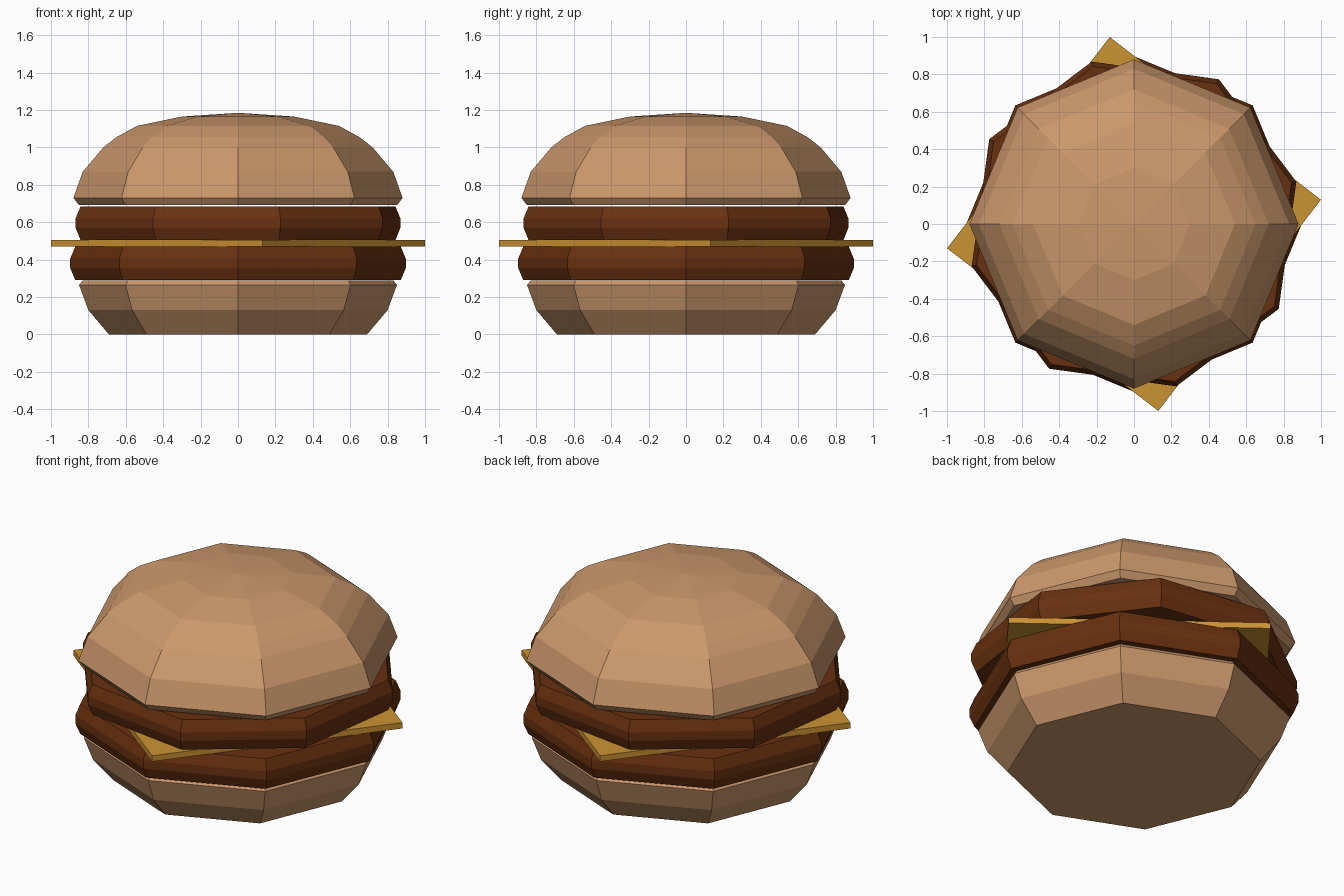
import bpy, bmesh, math

if "Cube" in bpy.data.objects:
    bpy.data.objects.remove(bpy.data.objects["Cube"])


def material(name, rgb):
    m = bpy.data.materials.new(name)
    m.diffuse_color = (*rgb, 1.0)
    m.use_nodes = True
    m.node_tree.nodes["Principled BSDF"].inputs["Base Color"].default_value = m.diffuse_color
    return m


bun = material("toasted bun", (0.60, 0.315, 0.148))
meat = material("grilled meat", (0.141, 0.030, 0.005))
cheddar = material("cheddar", (0.60, 0.29, 0.032))


def lathe(name, profile, sides, turn, mat):
    """Stack flat-sided rings of (radius, z); radius 0 makes a pole, open ends get capped."""
    bm = bmesh.new()
    rings = []
    for r, z in profile:
        n = 1 if r == 0 else sides
        ring = []
        for i in range(n):
            a = math.radians(turn) + 2 * math.pi * i / sides
            ring.append(bm.verts.new((r * math.cos(a), r * math.sin(a), z)))
        rings.append(ring)
    for low, high in zip(rings, rings[1:]):
        for i in range(sides):
            j = (i + 1) % sides
            if len(high) == 1:
                bm.faces.new((low[i], low[j], high[0]))
            else:
                bm.faces.new((low[i], low[j], high[j], high[i]))
    bm.faces.new(rings[0][::-1])
    if len(rings[-1]) > 1:
        bm.faces.new(rings[-1])
    bmesh.ops.recalc_face_normals(bm, faces=bm.faces)
    mesh = bpy.data.meshes.new(name)
    bm.to_mesh(mesh)
    bm.free()
    mesh.materials.append(mat)
    obj = bpy.data.objects.new(name, mesh)
    bpy.context.collection.objects.link(obj)
    return obj


def patty(name, z, turn):
    # Rounded rim, mirrored about the middle height
    rim = [(0.87, -0.09), (0.897, -0.025), (0.897, 0.025), (0.87, 0.09)]
    return lathe(name, [(r, z + h) for r, h in rim], 8, turn, meat)


# Buns
lathe("bottom_bun", [(0.69, 0), (0.80, 0.13), (0.85, 0.265), (0.83, 0.289)], 8, 0, bun)
lathe("top_bun", [(0.85, 0.691), (0.88, 0.73), (0.83, 0.87), (0.72, 1.0), (0.65, 1.055),
                  (0.54, 1.115), (0.30, 1.165), (0, 1.185)], 8, 0, bun)

# Filling
patty("lower_patty", 0.38, 0)
lathe("cheese_slice", [(1.008, 0.47), (1.008, 0.505)], 4, 7.4, cheddar)
patty("upper_patty", 0.595, 14.6)
